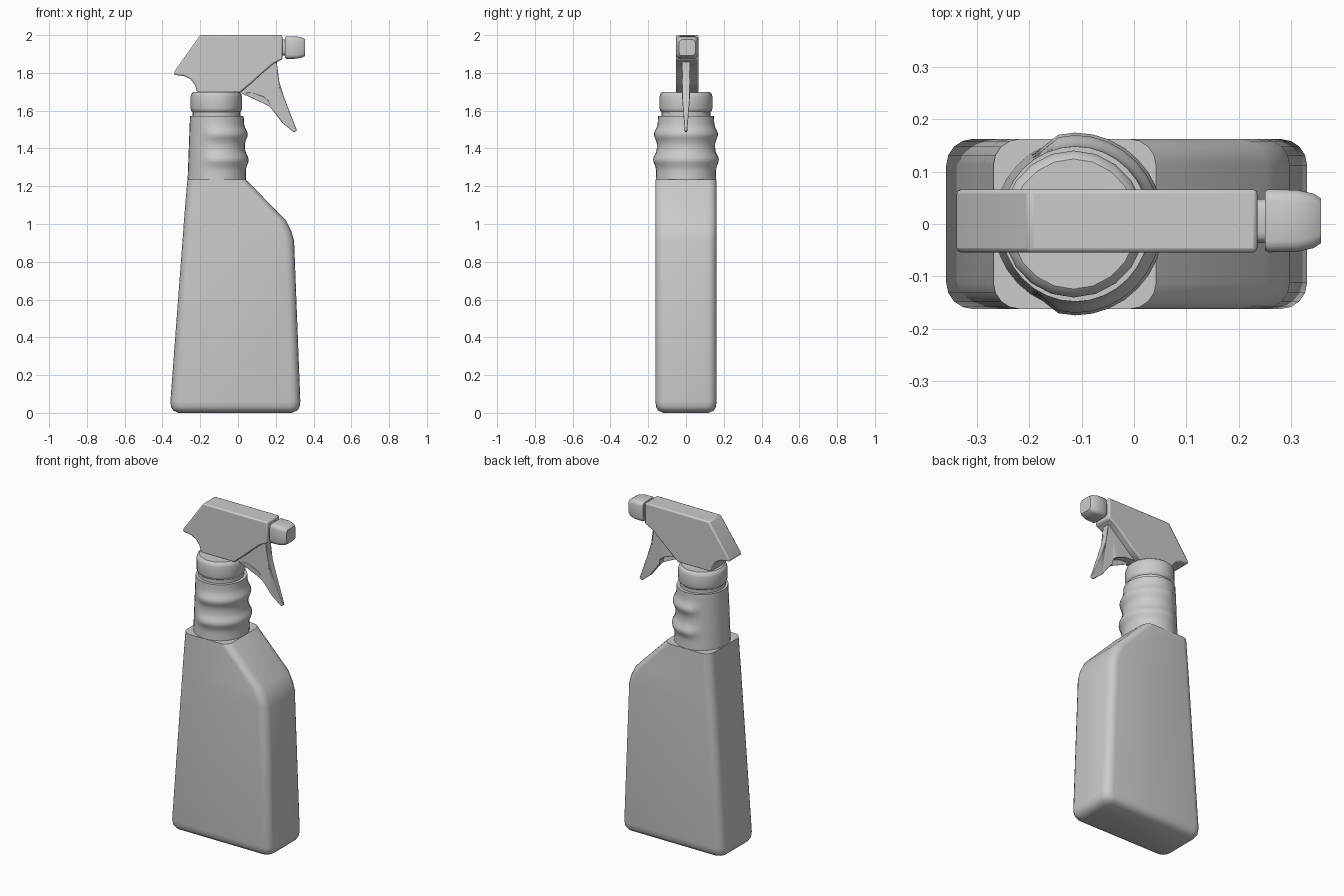
import bpy, bmesh, math
from mathutils import Vector

if "Cube" in bpy.data.objects:
    bpy.data.objects.remove(bpy.data.objects["Cube"])


def finish(name, bm, angle=40, bevel=0):
    bmesh.ops.recalc_face_normals(bm, faces=bm.faces)
    me = bpy.data.meshes.new(name)
    bm.to_mesh(me)
    bm.free()
    ob = bpy.data.objects.new(name, me)
    bpy.context.collection.objects.link(ob)
    if bevel:
        m = ob.modifiers.new("bevel", 'BEVEL')
        m.width, m.segments, m.limit_method = bevel, 2, 'ANGLE'
        m.angle_limit = math.radians(50)
    bpy.ops.object.select_all(action='DESELECT')
    ob.select_set(True)
    bpy.context.view_layer.objects.active = ob
    bpy.ops.object.shade_smooth_by_angle(angle=math.radians(angle))
    return ob


def loft(name, rings, angle=40):
    """Skin a stack of equal-length point rings and cap both ends."""
    bm = bmesh.new()
    vs = [[bm.verts.new(p) for p in r] for r in rings]
    n = len(vs[0])
    for a, b in zip(vs, vs[1:]):
        for i in range(n):
            j = (i + 1) % n
            bm.faces.new((a[i], a[j], b[j], b[i]))
    bm.faces.new(vs[0])
    bm.faces.new(vs[-1])
    return finish(name, bm, angle)


def round_rect(u0, u1, v0, v1, r, seg=4):
    pts = []
    corners = [(u1 - r, v1 - r), (u0 + r, v1 - r), (u0 + r, v0 + r), (u1 - r, v0 + r)]
    for k, (cu, cv) in enumerate(corners):
        for i in range(seg + 1):
            a = math.pi / 2 * (k + i / seg)
            pts.append((cu + r * math.cos(a), cv + r * math.sin(a)))
    return pts


def ellipse(cx, z, rx, ry, n=20):
    return [(cx + rx * math.cos(2 * math.pi * i / n), ry * math.sin(2 * math.pi * i / n), z)
            for i in range(n)]


def plate(name, profile, y0, y1, bevel=0, width=None):
    """Extrude an XZ profile along y; width(z) optionally sets the half thickness."""
    bm = bmesh.new()
    sides = []
    for y, s in ((y0, -1), (y1, 1)):
        sides.append([bm.verts.new((x, (y0 + y1) / 2 + s * width(z) if width else y, z))
                      for x, z in profile])
    n = len(profile)
    for i in range(n):
        j = (i + 1) % n
        bm.faces.new((sides[0][i], sides[0][j], sides[1][j], sides[1][i]))
    for s in sides:
        f = bm.faces.new(s)
        if width:
            bmesh.ops.triangulate(bm, faces=[f])
    return finish(name, bm, 40, bevel)


# Bottle body: stacked rounded rectangles (z, x0, x1, half depth, corner radius)
levels = [(0, -0.315, 0.285, 0.12, 0.03), (0.012, -0.342, 0.313, 0.147, 0.045),
          (0.03, -0.354, 0.326, 0.158, 0.05), (0.06, -0.358, 0.33, 0.162, 0.05),
          (0.91, -0.294, 0.297, 0.162, 0.05), (0.96, -0.290, 0.283, 0.162, 0.05),
          (1.02, -0.286, 0.253, 0.162, 0.05), (1.235, -0.268, 0.042, 0.162, 0.05)]
loft("bottle_body", [[(x, y, z) for x, y in round_rect(x0, x1, -h, h, r)]
                     for z, x0, x1, h, r in levels])

# Bottle neck with two finger ridges that fade out toward the rear
rings = []
for k in range(29):
    z = 1.232 + 0.34 * k / 28
    t = k / 28
    rx, ry = 0.155 - 0.013 * t, 0.16 - 0.012 * t
    ridge = sum(math.exp(-((z - c) / 0.032) ** 2) for c in (1.34, 1.475))
    ring = []
    for i in range(32):
        a = 2 * math.pi * i / 32
        c, s = math.cos(a), math.sin(a)
        m = min(1, max(0, (c + 0.5) / 0.35))
        d = 0.018 * ridge * m * m * (3 - 2 * m)
        ring.append((-0.112 + (rx + d) * c, (ry + d) * s, z))
    rings.append(ring)
loft("bottle_neck", rings)

# Thread collar and screw cap
loft("neck_collar", [ellipse(-0.114, z, 0.127, 0.13) for z in (1.56, 1.61)])
loft("screw_cap", [ellipse(-0.115, z, r, r + 0.004) for z, r in
                   ((1.592, 0.125), (1.6, 0.133), (1.612, 0.136), (1.675, 0.136),
                    (1.69, 0.132), (1.70, 0.12))])

# Sprayer head
plate("sprayer_head", [(-0.20, 2.0), (0.235, 2.0), (0.235, 1.872), (0.19, 1.85), (0.13, 1.80),
                       (0.07, 1.745), (0.01, 1.695), (-0.215, 1.695), (-0.228, 1.735),
                       (-0.25, 1.765), (-0.285, 1.783), (-0.34, 1.79), (-0.335, 1.81)],
      -0.054, 0.066, bevel=0.008)

# Trigger: thin web thinning toward the tip
plate("trigger", [(0.0, 1.70), (0.10, 1.775), (0.17, 1.85), (0.205, 1.87), (0.205, 1.81),
                  (0.222, 1.74), (0.25, 1.655), (0.312, 1.495), (0.295, 1.485), (0.235, 1.535),
                  (0.19, 1.595), (0.168, 1.62), (0.165, 1.65), (0.135, 1.675), (0.08, 1.695)],
      -0.02, 0.02, bevel=0.003,
      width=lambda z: 0.006 + 0.016 * min(1, max(0, (z - 1.485) / 0.2)))

# Nozzle stem and nozzle: rounded squares stacked along x
def along_x(name, secs):
    loft(name, [[(x, y, z) for y, z in round_rect(0.006 - h, 0.006 + h, 1.934 - h, 1.934 + h, r, 3)]
                for x, h, r in secs])

along_x("nozzle_stem", [(0.225, 0.042, 0.02), (0.262, 0.042, 0.02)])
along_x("nozzle", [(0.25, 0.056, 0.02), (0.256, 0.060, 0.022), (0.31, 0.059, 0.022),
                   (0.342, 0.052, 0.02), (0.356, 0.043, 0.018)])
